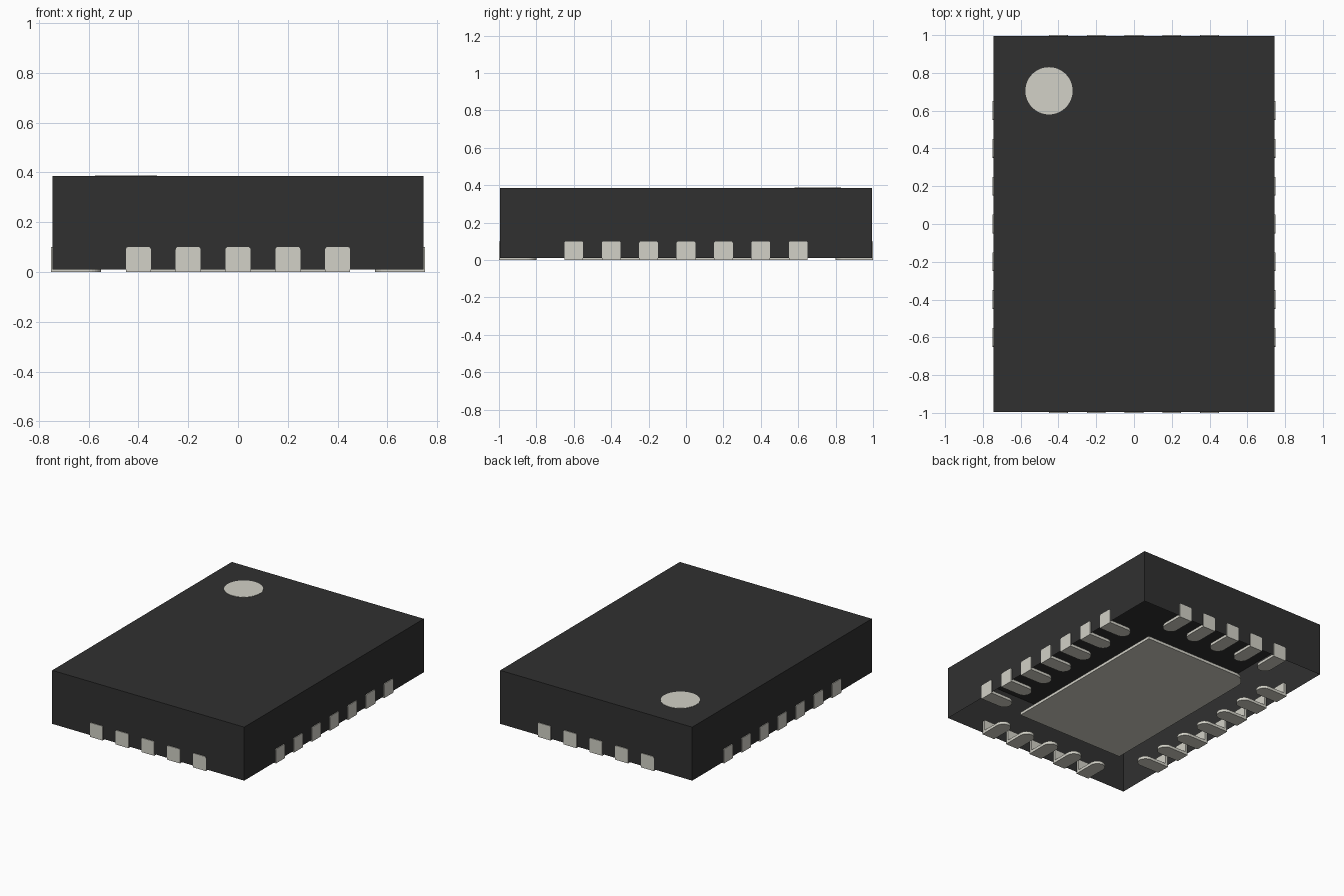
import bpy, bmesh, math
from mathutils import Matrix

old = bpy.data.objects.get("Cube")
if old:
    bpy.data.objects.remove(old, do_unlink=True)


def material(name, color):
    mat = bpy.data.materials.new(name)
    mat.use_nodes = True
    mat.diffuse_color = (*color, 1)
    mat.node_tree.nodes["Principled BSDF"].inputs["Base Color"].default_value = (*color, 1)
    return mat


black = material("black plastic", (0.03, 0.03, 0.03))
silver = material("silver metal", (0.645, 0.638, 0.571))


def add_object(name, bm, mat):
    mesh = bpy.data.meshes.new(name)
    bmesh.ops.recalc_face_normals(bm, faces=bm.faces)
    bm.to_mesh(mesh)
    bm.free()
    mesh.materials.append(mat)
    obj = bpy.data.objects.new(name, mesh)
    bpy.context.collection.objects.link(obj)
    return obj


def prism(bm, outline, depth):
    """Extrude a closed 3D outline along a depth vector."""
    face = bm.faces.new([bm.verts.new(p) for p in outline])
    top = bmesh.ops.extrude_face_region(bm, geom=[face])["geom"]
    verts = [g for g in top if isinstance(g, bmesh.types.BMVert)]
    bmesh.ops.translate(bm, verts=verts, vec=depth)


def arc(cx, cy, r, start, end, steps):
    angles = [math.radians(start + (end - start) * i / steps) for i in range(steps + 1)]
    return [(cx + r * math.cos(a), cy + r * math.sin(a)) for a in angles]


HALF_X, HALF_Y = 0.745, 0.995
BOTTOM, TOP = 0.01, 0.385
PAD, THICK, LENGTH, HEIGHT = 0.05, 0.02, 0.2, 0.1

# Moulded body: a shell open underneath
bm = bmesh.new()
bmesh.ops.create_cube(bm, size=1)
bmesh.ops.scale(bm, verts=bm.verts, vec=(2 * HALF_X, 2 * HALF_Y, TOP - BOTTOM))
bmesh.ops.translate(bm, verts=bm.verts, vec=(0, 0, (TOP + BOTTOM) / 2))
floor = [f for f in bm.faces if f.normal.z < -0.9]
bmesh.ops.delete(bm, geom=floor, context="FACES_ONLY")
add_object("body", bm, black)

# Round pin marker on the top
bm = bmesh.new()
prism(bm, [(x, y, TOP - 0.002) for x, y in arc(-0.45, 0.705, 0.125, 0, 354, 59)], (0, 0, 0.004))
add_object("pin_marker", bm, silver)

# Thermal pad with one rounded corner
bm = bmesh.new()
outline = [(-0.42, -0.65), (0.42, -0.65), (0.42, 0.65)] + arc(-0.32, 0.55, 0.1, 90, 180, 10)
prism(bm, [(x, y, 0) for x, y in outline], (0, 0, THICK))
add_object("thermal_pad", bm, silver)

# L-shaped lead: foot with a round inner end, and an upright with eased top corners
bm = bmesh.new()
foot = [(-PAD, 0), (PAD, 0)] + arc(0, LENGTH - PAD, PAD, 0, 180, 12)
prism(bm, [(x, y, 0) for x, y in foot], (0, 0, THICK))
ease = 0.01
upright = [(-PAD, THICK), (PAD, THICK)]
upright += arc(PAD - ease, HEIGHT - ease, ease, 0, 90, 4)
upright += arc(ease - PAD, HEIGHT - ease, ease, 90, 180, 4)
prism(bm, [(x, 0, z) for x, z in upright], (0, THICK, 0))
bmesh.ops.recalc_face_normals(bm, faces=bm.faces)
lead = bpy.data.meshes.new("lead")
bm.to_mesh(lead)
bm.free()
lead.materials.append(silver)

# Rows of leads around the four sides
for side, turn, reach, count in (("front", 0, 1.0, 5), ("right", 90, 0.75, 7),
                                 ("back", 180, 1.0, 5), ("left", 270, 0.75, 7)):
    for i in range(count):
        obj = bpy.data.objects.new(f"{side}_lead_{i + 1}", lead)
        offset = 0.2 * (i - (count - 1) / 2)
        obj.matrix_world = (Matrix.Rotation(math.radians(turn), 4, "Z")
                            @ Matrix.Translation((offset, -reach, 0)))
        bpy.context.collection.objects.link(obj)
